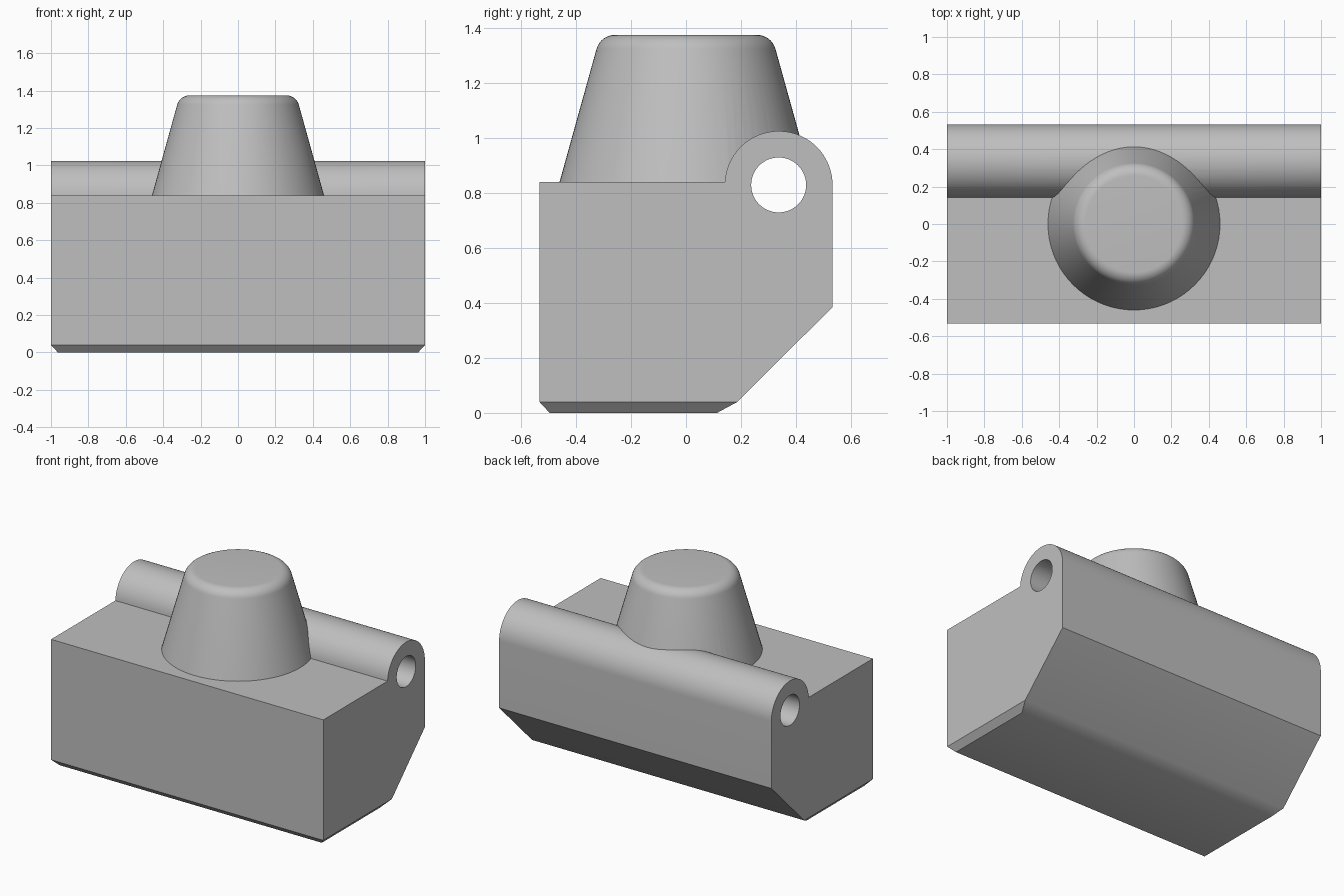
import bpy, bmesh
from math import sin, cos, pi, radians
from mathutils import Matrix, Vector

old = bpy.data.objects.get("Cube")
if old:
    bpy.data.objects.remove(old, do_unlink=True)

grey = bpy.data.materials.new("plain grey")
grey.use_nodes = True
grey.diffuse_color = (0.52, 0.52, 0.52, 1)
grey.node_tree.nodes["Principled BSDF"].inputs["Base Color"].default_value = (0.52, 0.52, 0.52, 1)

TOP, BASE, HALF = 0.84, 0.04, 0.533
HINGE_Y, HINGE_Z, HINGE_R, HOLE_R = 0.337, 0.829, 0.196, 0.1


def make_object(name, bm):
    bmesh.ops.recalc_face_normals(bm, faces=bm.faces)
    mesh = bpy.data.meshes.new(name)
    bm.to_mesh(mesh)
    bm.free()
    mesh.materials.append(grey)
    obj = bpy.data.objects.new(name, mesh)
    bpy.context.collection.objects.link(obj)
    return obj


def arc(cx, cy, r, start, end, steps):
    angles = [start + (end - start) * i / steps for i in range(steps + 1)]
    return [(cx + r * cos(a), cy + r * sin(a)) for a in angles]


def boolean(target, tool, operation):
    mod = target.modifiers.new(operation.lower(), "BOOLEAN")
    mod.operation, mod.solver, mod.object = operation, "EXACT", tool
    bpy.context.view_layer.objects.active = target
    bpy.ops.object.modifier_apply(modifier=mod.name)
    bpy.data.objects.remove(tool, do_unlink=True)


# Body: side profile with the rounded hinge barrel, swept along x
profile = [(-HALF, BASE), (-HALF, TOP)]
profile += arc(HINGE_Y, HINGE_Z, HINGE_R, pi - 0.056, 0, 36)
profile += [(HALF, 0.385), (0.187, BASE)]
bm = bmesh.new()
side = bm.faces.new([bm.verts.new((-1, y, z)) for y, z in profile])
swept = bmesh.ops.extrude_face_region(bm, geom=[side])["geom"]
bmesh.ops.translate(bm, vec=(2, 0, 0), verts=[v for v in swept if isinstance(v, bmesh.types.BMVert)])

# Bevelled foot: underside extruded down and drawn in
bottom = next(f for f in bm.faces if all(abs(v.co.z - BASE) < 1e-5 for v in f.verts))
foot = bmesh.ops.extrude_discrete_faces(bm, faces=[bottom])["faces"][0]
for v in foot.verts:
    y = -0.496 if v.co.y < 0 else 0.113
    v.co = Vector((0.963 if v.co.x > 0 else -0.963, y, 0))
body = make_object("body", bm)

# Tapered knob: lathed profile with a rounded rim
points = [(0, 0.75), (0.485, 0.75)]
points += arc(0.258, 1.305, 0.07, radians(15.5), pi / 2, 10) + [(0, 1.375)]
bm = bmesh.new()
verts = [bm.verts.new((r, 0, z)) for r, z in points]
edges = [bm.edges.new(pair) for pair in zip(verts, verts[1:])]
bmesh.ops.spin(bm, geom=verts + edges, cent=(0, 0, 0), axis=(0, 0, 1), angle=2 * pi, steps=72)
bmesh.ops.remove_doubles(bm, verts=bm.verts, dist=1e-4)
boolean(body, make_object("knob", bm), "UNION")

# Pin hole through the full length of the hinge barrel
bm = bmesh.new()
bmesh.ops.create_cone(bm, cap_ends=True, segments=48, radius1=HOLE_R, radius2=HOLE_R, depth=3,
                      matrix=Matrix.Translation((0, HINGE_Y, HINGE_Z)) @ Matrix.Rotation(pi / 2, 4, "Y"))
cutter = make_object("pin_hole_cutter", bm)
cutter.hide_render = True
boolean(body, cutter, "DIFFERENCE")

bpy.ops.object.select_all(action="DESELECT")
body.select_set(True)
bpy.context.view_layer.objects.active = body
bpy.ops.object.shade_smooth_by_angle(angle=radians(30))
